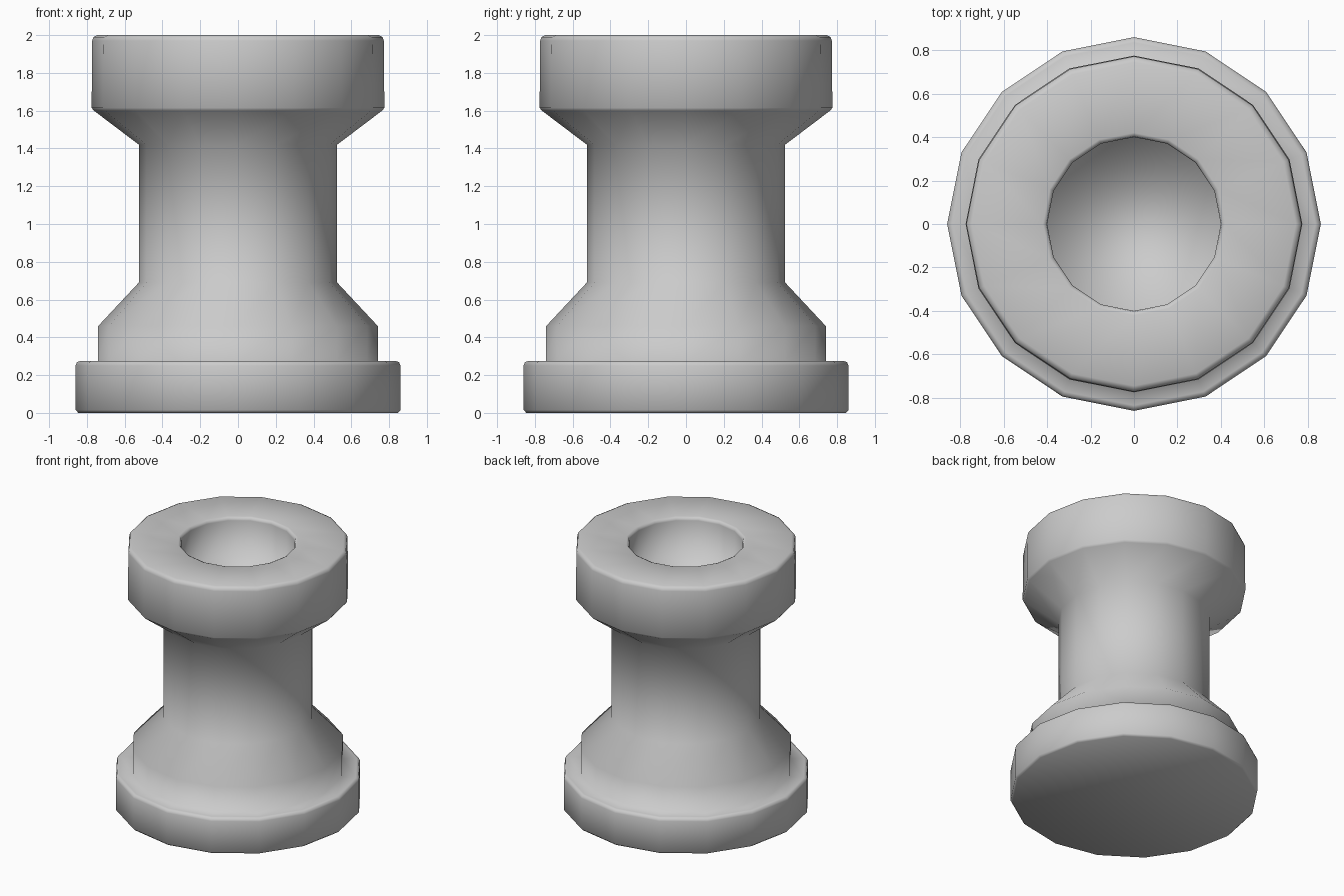
import bpy, bmesh, math

if "Cube" in bpy.data.objects:
    bpy.data.objects.remove(bpy.data.objects["Cube"])

SIDES = 16


def lathe(name, profile):
    """Revolve (radius, z) points around z, closing both ends with flat caps."""
    bm = bmesh.new()
    rings = []
    for r, z in profile:
        rings.append([bm.verts.new((r * math.cos(2 * math.pi * i / SIDES),
                                    r * math.sin(2 * math.pi * i / SIDES), z))
                      for i in range(SIDES)])
    for a, b in zip(rings, rings[1:]):
        for i in range(SIDES):
            j = (i + 1) % SIDES
            bm.faces.new((a[i], a[j], b[j], b[i]))
    bm.faces.new(rings[0][::-1])
    bm.faces.new(rings[-1])
    bmesh.ops.recalc_face_normals(bm, faces=bm.faces)
    for f in bm.faces:
        f.smooth = True
    mesh = bpy.data.meshes.new(name)
    bm.to_mesh(mesh)
    bm.free()
    obj = bpy.data.objects.new(name, mesh)
    bpy.context.collection.objects.link(obj)
    return obj


lathe("tower_body", [
    # base plate with eased edges
    (0.845, 0), (0.86, 0.015), (0.86, 0.25), (0.853, 0.268), (0.835, 0.275),
    # stepped collar and sloped foot
    (0.74, 0.275), (0.74, 0.46), (0.525, 0.69),
    # column and flare
    (0.525, 1.42), (0.763, 1.60),
    # head with rounded rim
    (0.775, 1.615), (0.772, 1.97), (0.765, 1.99), (0.745, 2.0),
    # recessed well in the top
    (0.42, 2.0), (0.405, 1.993), (0.40, 1.975), (0.40, 1.70),
])
